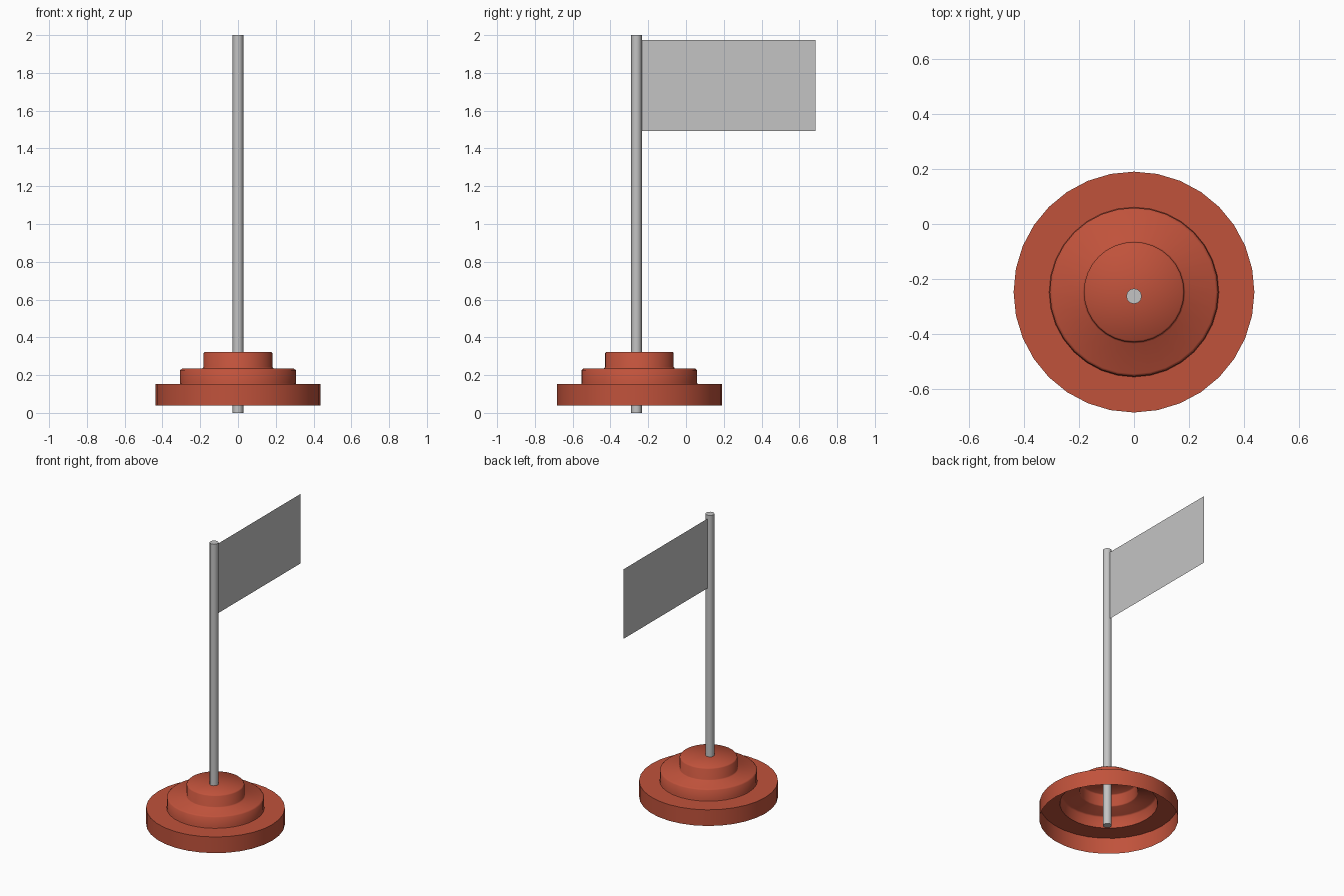
import bpy, bmesh, math

if "Cube" in bpy.data.objects:
    bpy.data.objects.remove(bpy.data.objects["Cube"])


def material(name, colour):
    m = bpy.data.materials.new(name)
    m.diffuse_color = (*colour, 1)
    m.use_nodes = True
    m.node_tree.nodes["Principled BSDF"].inputs["Base Color"].default_value = m.diffuse_color
    return m


RED = material("brick red", (0.53, 0.085, 0.044))
GREY = material("light grey", (0.55, 0.55, 0.55))


def make_object(name, bm, mat):
    mesh = bpy.data.meshes.new(name)
    bm.to_mesh(mesh)
    bm.free()
    mesh.materials.append(mat)
    obj = bpy.data.objects.new(name, mesh)
    bpy.context.collection.objects.link(obj)
    return obj


def shade(obj, degrees):
    bpy.ops.object.select_all(action='DESELECT')
    obj.select_set(True)
    bpy.context.view_layer.objects.active = obj
    bpy.ops.object.shade_smooth_by_angle(angle=math.radians(degrees))


def lathe(name, profile, sides, mat, y):
    """Spin (radius, height) points around z; radius 0 closes to a pole."""
    bm = bmesh.new()
    verts = [bm.verts.new((r, 0, z)) for r, z in profile]
    edges = [bm.edges.new(pair) for pair in zip(verts, verts[1:])]
    bmesh.ops.spin(bm, geom=verts + edges, cent=(0, 0, 0), axis=(0, 0, 1),
                   angle=math.tau, steps=sides, use_merge=True)
    bmesh.ops.remove_doubles(bm, verts=bm.verts, dist=1e-4)
    bmesh.ops.recalc_face_normals(bm, faces=bm.faces)
    # Open shells: make sure the top faces look up
    top = max(bm.faces, key=lambda f: f.calc_center_median().z)
    if top.normal.z < 0:
        bmesh.ops.reverse_faces(bm, faces=bm.faces)
    obj = make_object(name, bm, mat)
    obj.location.y = y
    return obj


# Stepped base: hollow shell, open underneath, softly rounded upper rims
base = lathe("stepped_base", [
    (0.437, 0.04), (0.437, 0.152), (0.308, 0.152),
    (0.306, 0.16), (0.306, 0.226), (0.297, 0.234), (0.187, 0.236),
    (0.182, 0.243), (0.182, 0.316), (0.176, 0.323), (0, 0.323)],
    32, RED, -0.247)
shade(base, 60)

# Pole runs through the base down to the ground
pole = lathe("pole", [(0, 0), (0.028, 0), (0.028, 2), (0, 2)], 12, GREY, -0.262)
shade(pole, 40)

# Flag: a single flat sheet fixed to the back of the pole
bm = bmesh.new()
bm.faces.new([bm.verts.new((0, y, z)) for y, z in
              ((-0.24, 1.492), (0.685, 1.492), (0.685, 1.975), (-0.24, 1.975))])
make_object("flag", bm, GREY)
